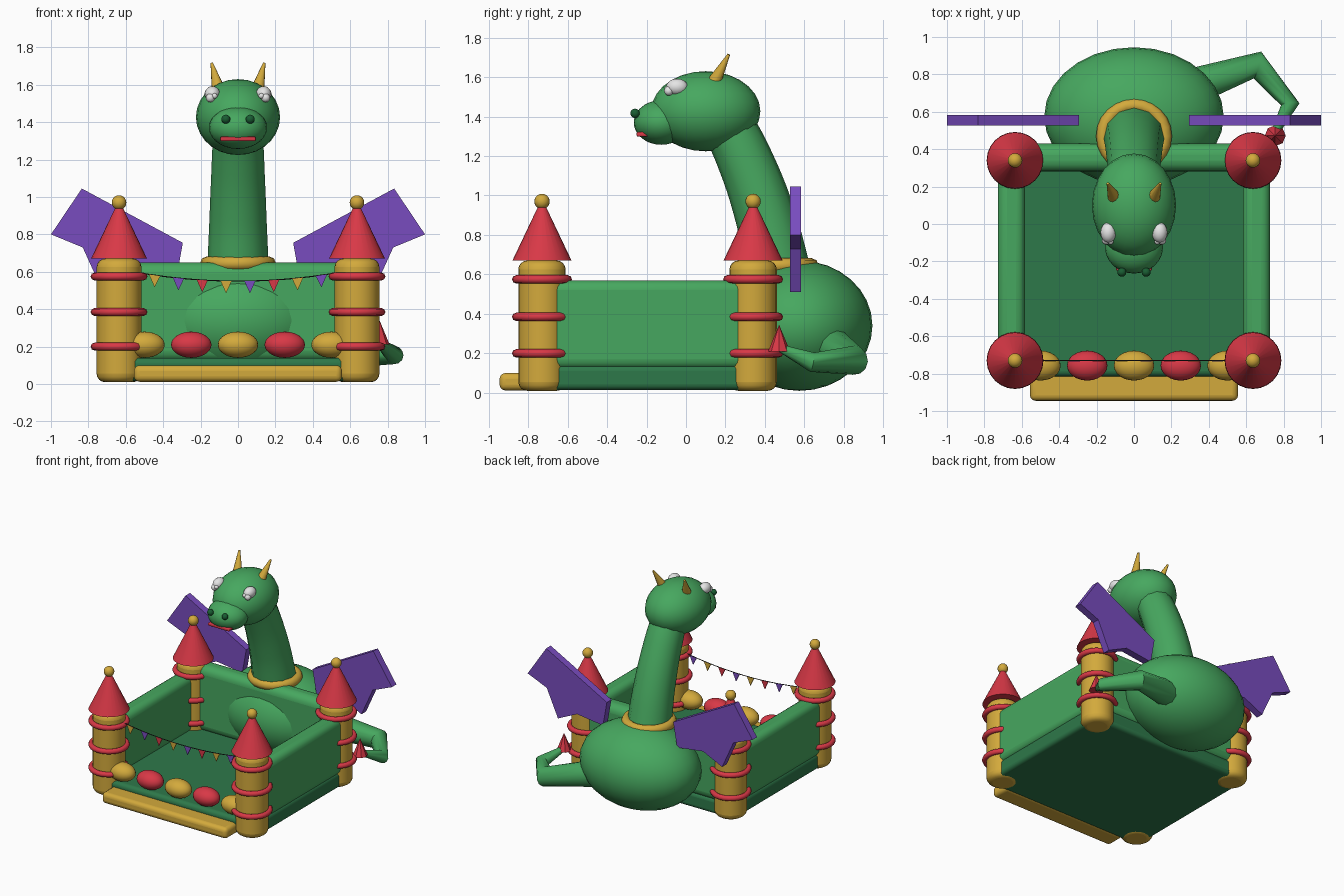
import bpy
import bmesh
import math
from mathutils import Vector

cube = bpy.data.objects.get("Cube")
if cube:
    bpy.data.objects.remove(cube)


def make_material(name, red, green, blue):
    mat = bpy.data.materials.new(name)
    mat.use_nodes = True
    colour = (red, green, blue, 1)
    mat.diffuse_color = colour
    mat.node_tree.nodes["Principled BSDF"].inputs["Base Color"].default_value = colour
    return mat


GREEN = make_material("leaf green", .062, .39, .115)
MAT_GREEN = make_material("floor green", .027, .19, .068)
NOSTRIL_GREEN = make_material("dark green", .01, .11, .033)
RED = make_material("bright red", .69, .04, .062)
GOLD = make_material("golden yellow", .65, .40, .045)
PURPLE = make_material("violet", .19, .073, .52)
WHITE = make_material("eye white", .78, .78, .78)
BLACK = make_material("string black", .02, .02, .02)


def finish(name, mat, angle=40):
    obj = bpy.context.object
    obj.name = name
    obj.data.name = name
    obj.data.materials.clear()
    obj.data.materials.append(mat)
    bpy.ops.object.shade_smooth_by_angle(angle=math.radians(angle))
    return obj


def bevel(obj, width, segments=4):
    mod = obj.modifiers.new("soft edges", "BEVEL")
    mod.width = width
    mod.segments = segments
    mod.limit_method = "ANGLE"


def ball(name, mat, centre, radii, segments=24, rings=14):
    bpy.ops.mesh.primitive_uv_sphere_add(segments=segments, ring_count=rings, radius=1, location=centre)
    bpy.context.object.scale = radii
    return finish(name, mat)


def box(name, mat, low, high, soft):
    low, high = Vector(low), Vector(high)
    bpy.ops.mesh.primitive_cube_add(size=1, location=(low + high) / 2)
    bpy.context.object.scale = high - low
    bpy.ops.object.transform_apply(location=False, rotation=False, scale=True)
    obj = finish(name, mat)
    if soft:
        bevel(obj, soft)
    return obj


def cone(name, mat, start, end, base, tip, sides=24):
    start, end = Vector(start), Vector(end)
    axis = end - start
    bpy.ops.mesh.primitive_cone_add(vertices=sides, radius1=base, radius2=tip, depth=axis.length,
                                    location=(start + end) / 2,
                                    rotation=axis.to_track_quat("Z", "Y").to_euler())
    return finish(name, mat)


def ring(name, mat, centre, major, minor):
    bpy.ops.mesh.primitive_torus_add(location=centre, major_radius=major, minor_radius=minor,
                                     major_segments=24, minor_segments=8)
    return finish(name, mat, 60)


def tube(name, mat, points, radii, curved=False):
    data = bpy.data.curves.new(name, "CURVE")
    data.dimensions = "3D"
    data.bevel_depth = 1
    data.bevel_resolution = 4
    data.use_fill_caps = True
    spline = data.splines.new("BEZIER" if curved else "POLY")
    knots = spline.bezier_points if curved else spline.points
    knots.add(len(points) - 1)
    for knot, point, radius in zip(knots, points, radii):
        knot.radius = radius
        if curved:
            knot.co = point
            knot.handle_left_type = knot.handle_right_type = "AUTO"
        else:
            knot.co = (*point, 1)
    obj = bpy.data.objects.new(name, data)
    bpy.context.collection.objects.link(obj)
    bpy.ops.object.select_all(action="DESELECT")
    obj.select_set(True)
    bpy.context.view_layer.objects.active = obj
    bpy.ops.object.convert(target="MESH")
    return finish(name, mat, 50)


def plate(name, mat, outline, y, thickness):
    """Upright plate from an (x, z) outline, centred on y."""
    bm = bmesh.new()
    face = bm.faces.new([bm.verts.new((x, y - thickness / 2, z)) for x, z in outline])
    extruded = bmesh.ops.extrude_face_region(bm, geom=[face])["geom"]
    moved = [v for v in extruded if isinstance(v, bmesh.types.BMVert)]
    bmesh.ops.translate(bm, verts=moved, vec=(0, thickness, 0))
    bmesh.ops.recalc_face_normals(bm, faces=bm.faces)
    mesh = bpy.data.meshes.new(name)
    bm.to_mesh(mesh)
    bm.free()
    obj = bpy.data.objects.new(name, mesh)
    mesh.materials.append(mat)
    bpy.context.collection.objects.link(obj)


SIDES = (("left", 1), ("right", -1))
TOWER_X, FRONT_Y, BACK_Y = .636, -.73, .34

# Inflatable floor, walls and entrance step
box("floor_mat", MAT_GREEN, (-.72, -.815, .015), (.72, .42, .14), .03)
box("back_wall", GREEN, (-.64, .28, .12), (.64, .43, .65), .06)
box("entrance_step", GOLD, (-.556, -.945, .012), (.556, -.78, .1), .03)
for side, s in SIDES:
    x = .655 * s
    box(side + "_wall", GREEN, (x - .073, FRONT_Y, .12), (x + .073, BACK_Y, .57), .05)

# Corner towers
for side, s in SIDES:
    for end, y in (("front", FRONT_Y), ("back", BACK_Y)):
        label = f"{end}_{side}_tower"
        x = TOWER_X * s
        bevel(cone(label, GOLD, (x, y, .01), (x, y, .67), .12, .12), .045)
        cone(label + "_roof", RED, (x, y, .67), (x, y, .96), .15, .012)
        ball(label + "_finial", GOLD, (x, y, .97), (.039, .039, .039), 16, 10)
        for z in (.2, .385, .575):
            ring(label + "_band", RED, (x, y, z), .131, .021)

# Row of entrance bumps
for i in range(5):
    ball("entrance_bump", (GOLD, RED)[i % 2], (.25 * (i - 2), -.757, .21), (.108, .08, .07))


# Bunting
def sag(x):
    return .55 + .16 * x * x


string_x = [TOWER_X * i / 8 for i in range(-8, 9)]
tube("bunting_string", BLACK, [(x, FRONT_Y, sag(x)) for x in string_x], [.003] * len(string_x))
for i in range(8):
    x = .1275 * (i - 3.5)
    outline = [(x - .03, sag(x - .03)), (x + .03, sag(x + .03)), (x, sag(x) - .065)]
    plate("bunting_flag", (GOLD, PURPLE, RED)[i % 3], outline, FRONT_Y, .008)

# Dragon body, neck and collar
ball("body", GREEN, (0, .575, .34), (.48, .37, .33), 28, 16)
tube("neck", GREEN, [(0, .47, .6), (0, .4, .9), (0, .29, 1.2), (0, .19, 1.4)],
     [.165, .152, .14, .13], curved=True)
ring("collar", GOLD, (0, .47, .645), .165, .038)

# Head
ball("head", GREEN, (0, .1, 1.427), (.225, .277, .203))
ball("snout", GREEN, (0, -.125, 1.37), (.155, .14, .113))
box("mouth", RED, (-.095, -.25, 1.298), (.095, -.19, 1.322), .008)
for side, s in SIDES:
    ball(side + "_nostril", NOSTRIL_GREEN, (.065 * s, -.258, 1.416), (.024, .024, .024), 16, 10)
    ball(side + "_eye", WHITE, (.137 * s, -.045, 1.55), (.042, .055, .042), 16, 10)
    ball(side + "_pupil", WHITE, (.148 * s, -.087, 1.53), (.024, .024, .024), 12, 8)
    ball(side + "_eye_glint", WHITE, (.125 * s, -.095, 1.54), (.015, .015, .015), 12, 8)
    cone(side + "_horn", GOLD, (.104 * s, .14, 1.57), (.14 * s, .217, 1.715), .037, .007, 12)

# Scalloped wings
WING = [(.295, .755), (.835, 1.045), (1, .8), (.83, .73), (.73, .51), (.56, .59), (.33, .56)]
for side, s in SIDES:
    plate(side + "_wing", PURPLE, [(x * s, z) for x, z in WING], .555, .058)

# Tail with a pointed tip
tube("tail", GREEN, [(.3, .73, .24), (.66, .85, .165), (.835, .64, .155), (.75, .48, .225)],
     [.1, .075, .05, .02])
cone("tail_tip", RED, (.755, .472, .21), (.755, .472, .345), .056, 0, 8)
